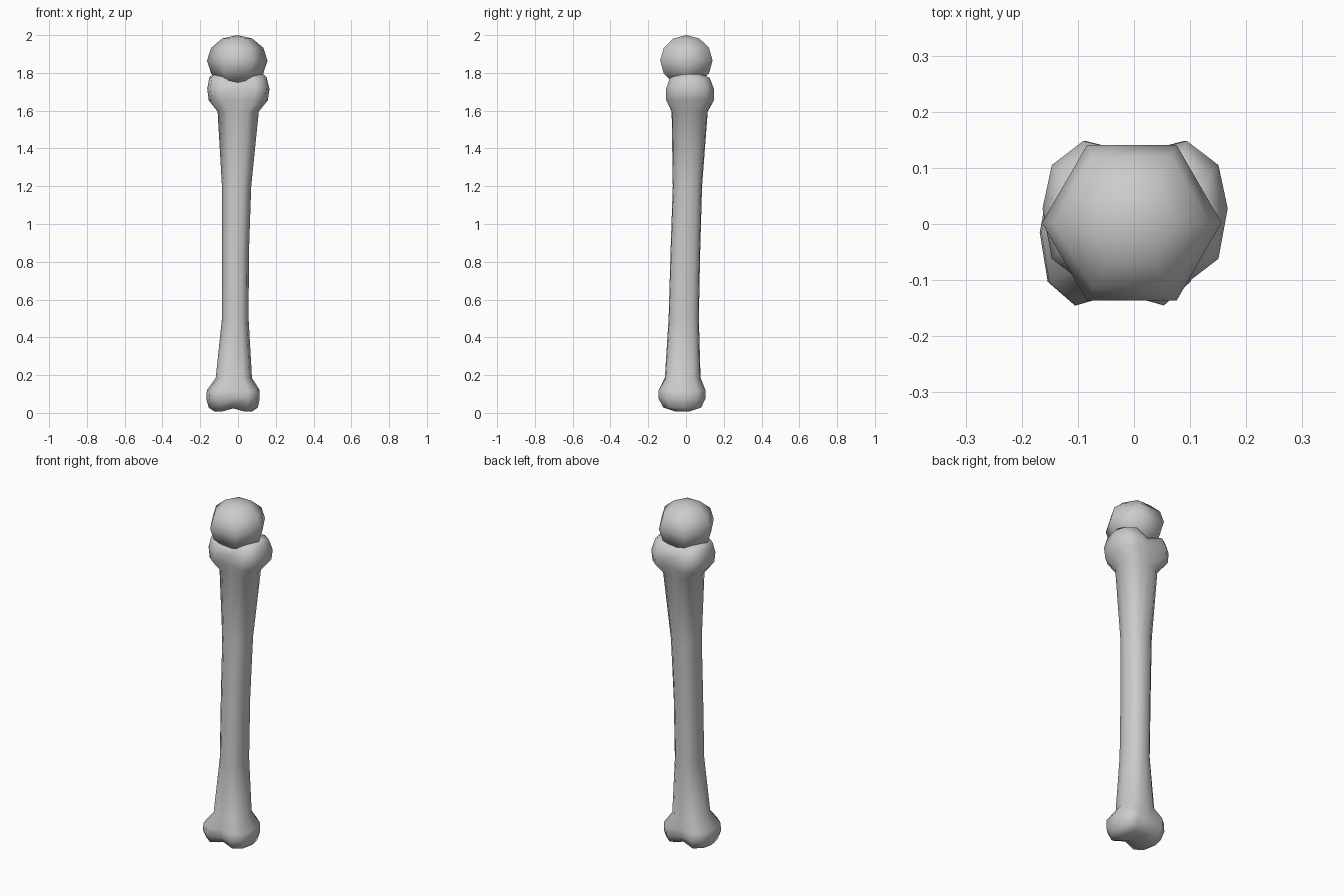
import bpy, bmesh, math

if "Cube" in bpy.data.objects:
    bpy.data.objects.remove(bpy.data.objects["Cube"])

# Quarter outlines (unit size): plain shaft, and knuckle pinched at the middle
SHAFT = [(1, 0), (0.85, 0.62), (0.5, 0.95), (0, 1.0)]
KNUCKLE = [(1, 0.05), (0.9, 0.66), (0.56, 1.0), (0, 0.82)]


def outline(q):
    a = q[:]
    b = [(-x, y) for x, y in q[2::-1]]
    c = [(-x, -y) for x, y in q[1:]]
    d = [(x, -y) for x, y in q[2:0:-1]]
    return a + b + c + d


# Rings: z, x min, x max, y min, y max, outline, height shift at the middle
RINGS = [
    (0.008, -0.125, 0.075, -0.06, 0.02, KNUCKLE, 0.016),
    (0.028, -0.155, 0.105, -0.12, 0.08, KNUCKLE, 0.014),
    (0.075, -0.168, 0.115, -0.145, 0.103, KNUCKLE, 0),
    (0.12, -0.165, 0.115, -0.145, 0.103, KNUCKLE, 0),
    (0.185, -0.118, 0.074, -0.112, 0.077, SHAFT, 0),
    (0.50, -0.085, 0.056, -0.092, 0.068, SHAFT, 0),
    (0.85, -0.085, 0.058, -0.082, 0.075, SHAFT, 0),
    (1.20, -0.085, 0.070, -0.070, 0.085, SHAFT, 0),
    (1.595, -0.108, 0.110, -0.076, 0.115, SHAFT, 0),
    (1.655, -0.155, 0.158, -0.105, 0.148, KNUCKLE, 0),
    (1.715, -0.163, 0.167, -0.105, 0.148, KNUCKLE, 0),
    (1.775, -0.152, 0.152, -0.085, 0.125, KNUCKLE, -0.02),
    (1.793, -0.135, 0.135, -0.03, 0.08, KNUCKLE, -0.035),
]


def smooth(obj, angle):
    bpy.ops.object.select_all(action='DESELECT')
    obj.select_set(True)
    bpy.context.view_layer.objects.active = obj
    bpy.ops.object.shade_smooth_by_angle(angle=math.radians(angle))


# Bone: lofted shaft with a double knuckle at each end
bm = bmesh.new()
loops = []
for z, x0, x1, y0, y1, shape, dip in RINGS:
    loop = []
    for u, v in outline(shape):
        x = (x0 + x1) / 2 + u * (x1 - x0) / 2
        y = (y0 + y1) / 2 + v * (y1 - y0) / 2
        loop.append(bm.verts.new((x, y, z + (dip if u == 0 else 0))))
    loops.append(loop)
n = len(loops[0])
for a, b in zip(loops, loops[1:]):
    for i in range(n):
        j = (i + 1) % n
        bm.faces.new((a[i], a[j], b[j], b[i]))
# End caps: strips running across the knuckles, leaving a groove
for loop in (loops[0], loops[-1]):
    half = n // 2
    for i in range(half):
        ids = [i, i + 1, n - i - 1, (n - i) % n]
        corners = []
        for k in ids:
            if loop[k] not in corners:
                corners.append(loop[k])
        bm.faces.new(corners)
bmesh.ops.recalc_face_normals(bm, faces=bm.faces[:])
mesh = bpy.data.meshes.new("bone")
bm.to_mesh(mesh)
bm.free()
bone = bpy.data.objects.new("bone", mesh)
bpy.context.collection.objects.link(bone)
smooth(bone, 60)

# Orb: six-sided ball resting between the upper knuckles
bpy.ops.mesh.primitive_uv_sphere_add(segments=6, ring_count=6, radius=1,
                                     location=(-0.004, 0.002, 1.865))
orb = bpy.context.object
orb.name = "orb"
orb.scale = (0.16, 0.16, 0.135)
xs = [v.co.x for v in orb.data.vertices]
if max(xs) < 0.95:
    orb.rotation_euler.z = math.radians(30)
bpy.ops.object.transform_apply(location=False, rotation=True, scale=True)
smooth(orb, 70)
